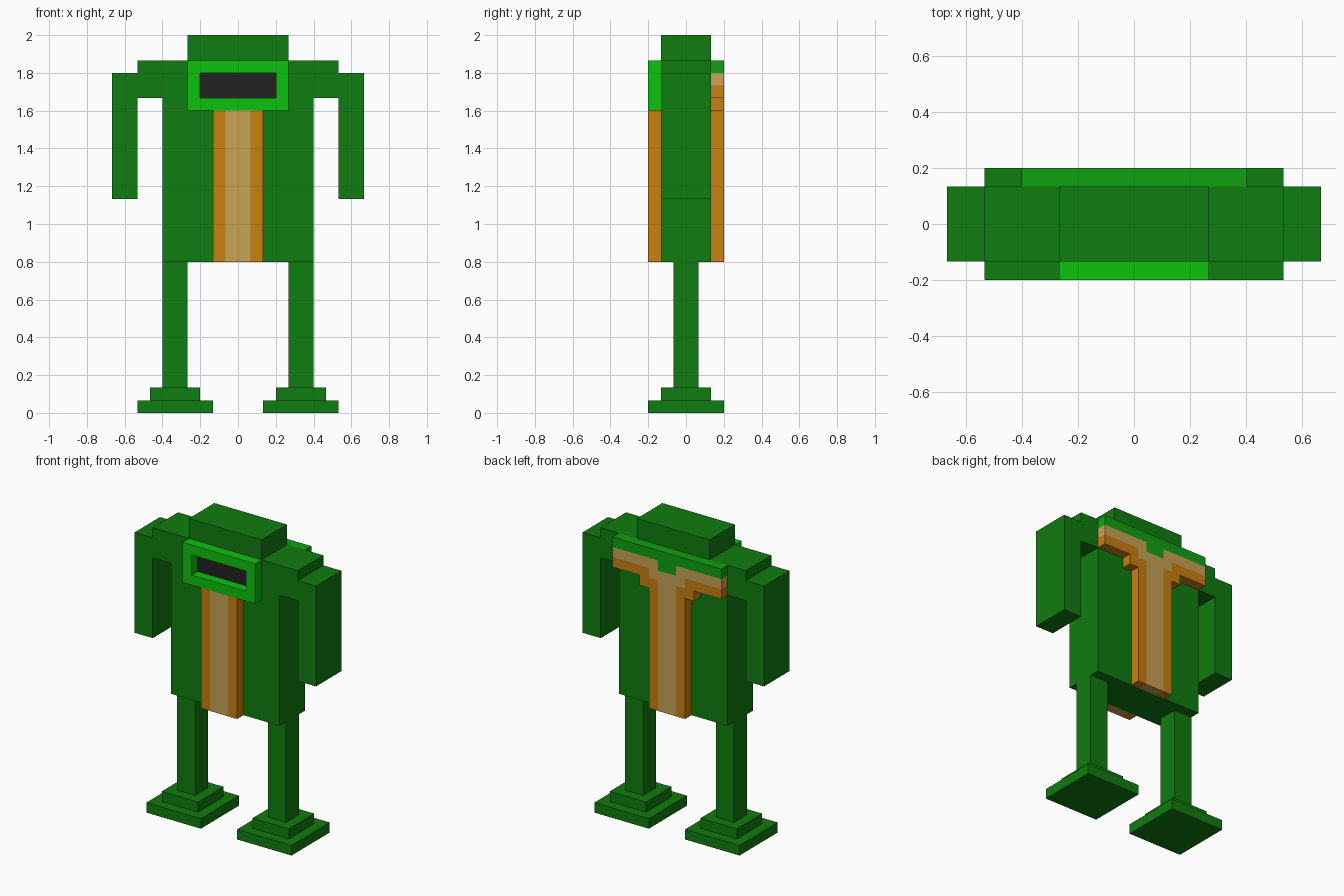
import bpy, bmesh

if "Cube" in bpy.data.objects:
    bpy.data.objects.remove(bpy.data.objects["Cube"])

U = 1 / 15  # the model sits on a grid of 30 units to its height


def material(name, rgb):
    m = bpy.data.materials.new(name)
    m.diffuse_color = (*rgb, 1)
    m.use_nodes = True
    m.node_tree.nodes["Principled BSDF"].inputs["Base Color"].default_value = m.diffuse_color
    return m


GREEN = material("dark green", (0.005, 0.202, 0.005))
BRIGHT = material("bright green", (0.004, 0.54, 0.004))
MID = material("mid green", (0.005, 0.352, 0.005))
ORANGE = material("orange", (0.591, 0.216, 0.005))
TAN = material("tan", (0.578, 0.371, 0.093))
BLACK = material("near black", (0.016, 0.016, 0.016))


def finish(name, bm, mat):
    bmesh.ops.recalc_face_normals(bm, faces=bm.faces)
    me = bpy.data.meshes.new(name)
    bm.to_mesh(me)
    bm.free()
    me.materials.append(mat)
    ob = bpy.data.objects.new(name, me)
    bpy.context.collection.objects.link(ob)
    return ob


def slab(name, outline, y0, y1, mat):
    """Extrude an x-z outline from y0 to y1."""
    bm = bmesh.new()
    face = bm.faces.new([bm.verts.new((x * U, y0 * U, z * U)) for x, z in outline])
    ext = bmesh.ops.extrude_face_region(bm, geom=[face])
    verts = [v for v in ext["geom"] if isinstance(v, bmesh.types.BMVert)]
    bmesh.ops.translate(bm, verts=verts, vec=(0, (y1 - y0) * U, 0))
    return finish(name, bm, mat)


def rect(x0, x1, z0, z1):
    return [(x0, z0), (x1, z0), (x1, z1), (x0, z1)]


def box(name, x0, x1, y0, y1, z0, z1, mat):
    return slab(name, rect(x0, x1, z0, z1), y0, y1, mat)


def mirrored(half):
    """Complete a right-hand outline with its mirror image."""
    return half + [(-x, z) for x, z in reversed(half)]


# torso, shoulders and head top in one stepped outline
slab("body", mirrored([(6, 12), (6, 25), (8, 25), (8, 28), (4, 28), (4, 30)]), -2, 2, GREEN)

# limbs
for side, s in (("left", -1), ("right", 1)):
    def limb(part, x0, x1, d, z0, z1):
        a, b = sorted((s * x0, s * x1))
        box(f"{side}_{part}", a, b, -d, d, z0, z1, GREEN)
    limb("arm", 8, 10, 2, 17, 27)
    limb("leg", 4, 6, 1, 2, 12)
    limb("ankle", 3, 7, 2, 1, 2)
    limb("foot", 2, 8, 3, 0, 1)

# visor frame: a rectangular ring
bm = bmesh.new()
loops = [[bm.verts.new((x * U, y * U, z * U)) for x, z in r]
         for r, y in ((rect(-4, 4, 24, 28), -3), (rect(-3, 3, 25, 27), -3),
                      (rect(-3, 3, 25, 27), -2), (rect(-4, 4, 24, 28), -2))]
for k in range(4):
    a, b = loops[k], loops[(k + 1) % 4]
    for i in range(4):
        j = (i + 1) % 4
        bm.faces.new((a[i], a[j], b[j], b[i]))
finish("visor_frame", bm, BRIGHT)

# visor glass: thin plate at the back of the recess
box("visor_glass", -3, 3, -2.06, -2, 25, 27, BLACK)

# front stripe
box("front_stripe_centre", -1, 1, -3, -2, 12, 24, TAN)
for side, x in (("left", -2), ("right", 1)):
    box(f"front_stripe_{side}_edge", x, x + 1, -3, -2, 12, 24, ORANGE)

# back yoke: three stepped bands running into the back stripe
slab("yoke_top", mirrored([(1, 26), (1, 27), (6, 27), (6, 28)]), 2, 3, MID)
slab("yoke_tan_band", [(1, 12), (1, 25), (2, 25), (2, 26), (6, 26), (6, 27), (1, 27), (1, 26),
                       (-1, 26), (-1, 27), (-6, 27), (-6, 26), (-2, 26), (-2, 25), (-1, 25), (-1, 12)],
     2, 3, TAN)
for side, s in (("left", -1), ("right", 1)):
    edge = [(1, 12), (2, 12), (2, 24), (3, 24), (3, 25), (6, 25), (6, 26), (2, 26), (2, 25), (1, 25)]
    slab(f"yoke_orange_{side}_edge", [(s * x, z) for x, z in edge], 2, 3, ORANGE)
